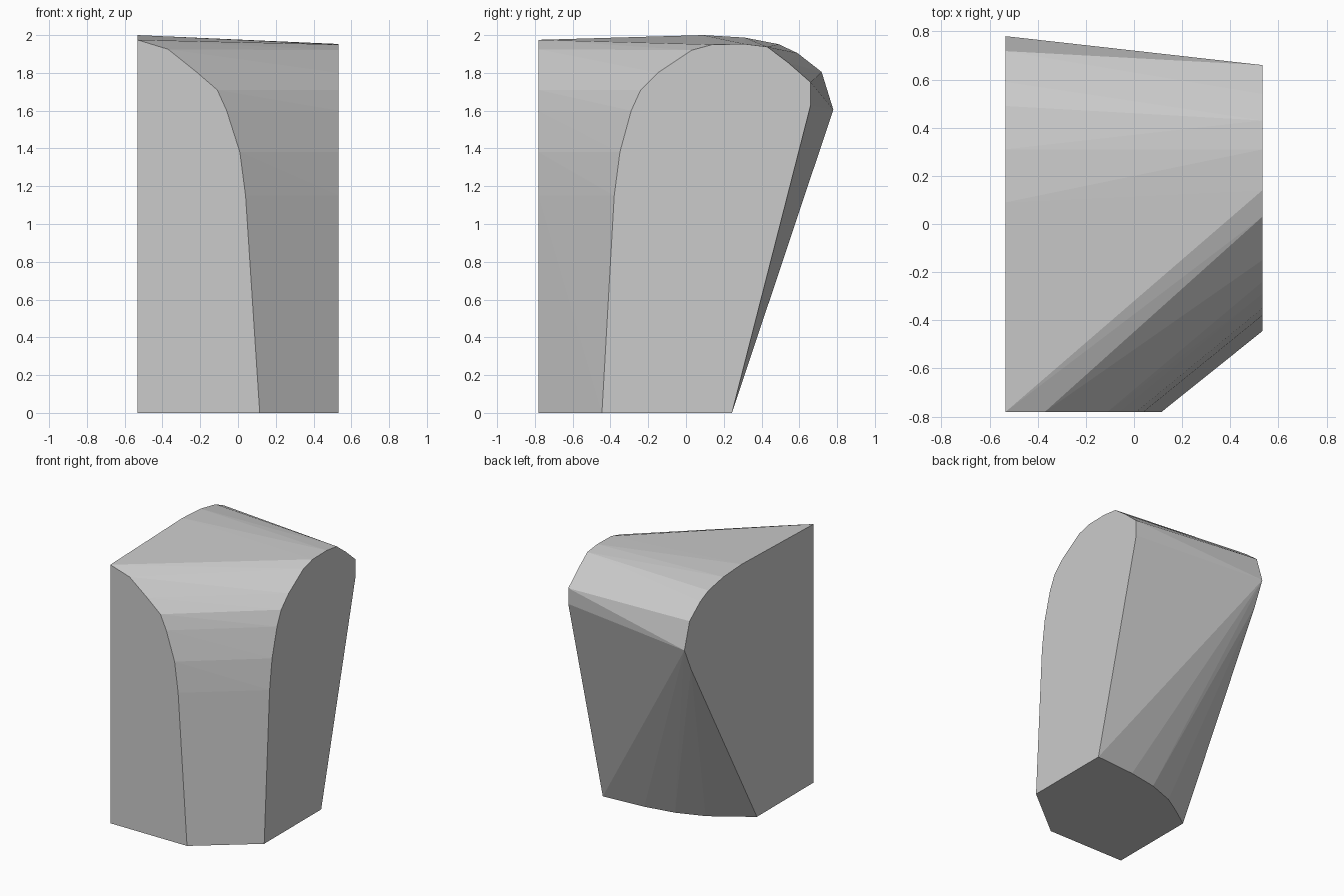
import bpy, bmesh
from math import radians

cube = bpy.data.objects.get("Cube")
if cube:
    bpy.data.objects.remove(cube, do_unlink=True)

# Outer planes of the block
LEFT, RIGHT, FRONT = 0.533, -0.533, -0.78

# Rounded front face outline, as (x, z)
front_outline = [(RIGHT, 0), (0.115, 0), (0.04, 1.15), (0.01, 1.38), (-0.06, 1.6),
                 (-0.11, 1.71), (-0.22, 1.805), (-0.37, 1.925), (RIGHT, 1.975)]

# Flat side outline on the +x side, as (y, z)
left_outline = [(-0.445, 0), (0.243, 0), (0.66, 1.63), (0.66, 1.75), (0.54, 1.855),
                (0.43, 1.938), (0.31, 1.953), (0.14, 1.95), (0.03, 1.92),
                (-0.15, 1.8), (-0.24, 1.71), (-0.29, 1.6), (-0.35, 1.38), (-0.38, 1.15)]

# Flat side outline on the -x side, as (y, z)
right_outline = [(-0.095, 0), (0.70, 1.43), (0.78, 1.605), (0.718, 1.805), (0.59, 1.905),
                 (0.49, 1.952), (0.31, 1.987), (0.09, 2.0)]

# Curved rear edge of the base, as (x, y)
base_curve = [(-0.38, 0.01), (-0.235, 0.1), (-0.03, 0.175), (0.2, 0.217)]

points = [(x, FRONT, z) for x, z in front_outline]
points += [(LEFT, y, z) for y, z in left_outline]
points += [(RIGHT, y, z) for y, z in right_outline]
points += [(x, y, 0) for x, y in base_curve]

# Skin the outlines into one solid with flat facets
bm = bmesh.new()
for p in points:
    bm.verts.new(p)
bmesh.ops.convex_hull(bm, input=bm.verts[:])
loose = [v for v in bm.verts if not v.link_faces]
bmesh.ops.delete(bm, geom=loose, context='VERTS')
bmesh.ops.dissolve_limit(bm, angle_limit=radians(0.3), verts=bm.verts[:], edges=bm.edges[:])
bmesh.ops.recalc_face_normals(bm, faces=bm.faces[:])

mesh = bpy.data.meshes.new("rounded_block")
bm.to_mesh(mesh)
bm.free()
block = bpy.data.objects.new("rounded_block", mesh)
bpy.context.collection.objects.link(block)

# Plain grey
grey = bpy.data.materials.new("light_grey")
grey.use_nodes = True
colour = (0.6, 0.6, 0.6, 1)
grey.diffuse_color = colour
grey.node_tree.nodes["Principled BSDF"].inputs["Base Color"].default_value = colour
mesh.materials.append(grey)
